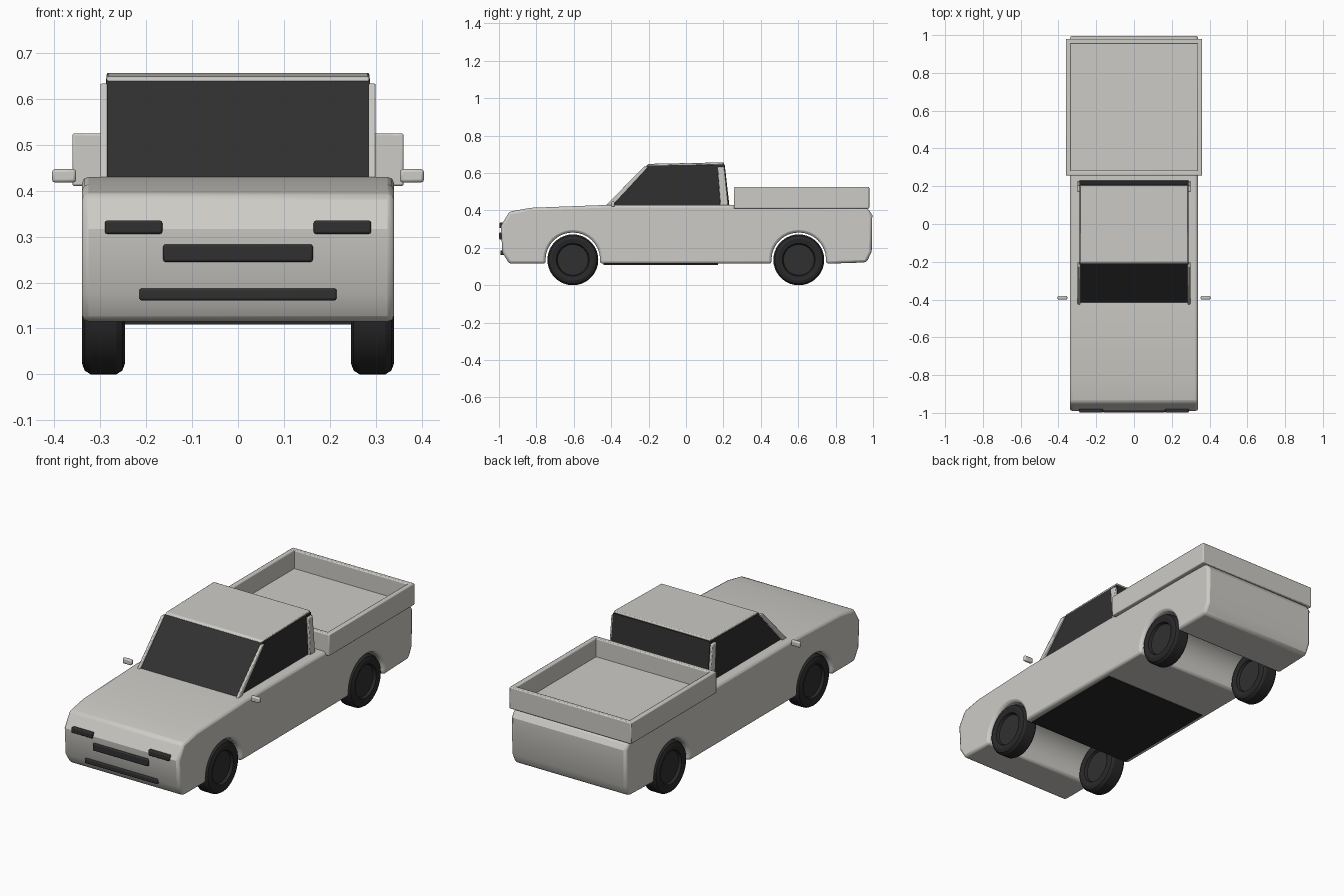
import bpy, bmesh, math
from mathutils import Vector

cube = bpy.data.objects.get("Cube")
if cube:
    bpy.data.objects.remove(cube, do_unlink=True)


def material(name, rgb):
    m = bpy.data.materials.new(name)
    m.use_nodes = True
    m.diffuse_color = (*rgb, 1)
    m.node_tree.nodes["Principled BSDF"].inputs["Base Color"].default_value = (*rgb, 1)
    return m


PAINT = material("warm grey paint", (0.61, 0.60, 0.565))
GLASS = material("dark glass", (0.03, 0.03, 0.03))
RUBBER = material("black rubber", (0.022, 0.022, 0.022))


def finish(name, bm, mats, bevel=0.0, segments=2):
    bmesh.ops.recalc_face_normals(bm, faces=bm.faces)
    mesh = bpy.data.meshes.new(name)
    bm.to_mesh(mesh)
    bm.free()
    for m in mats:
        mesh.materials.append(m)
    ob = bpy.data.objects.new(name, mesh)
    bpy.context.collection.objects.link(ob)
    bpy.ops.object.select_all(action="DESELECT")
    bpy.context.view_layer.objects.active = ob
    ob.select_set(True)
    bpy.ops.object.shade_smooth_by_angle(angle=math.radians(30))
    if bevel:
        mod = ob.modifiers.new("rounded edges", "BEVEL")
        mod.width = bevel
        mod.segments = segments
        mod.limit_method = "ANGLE"
        mod.angle_limit = math.radians(35)
    return ob


def prism(name, profile, x0, x1, mat, bevel=0.0):
    """Extrude a (y, z) side profile from x0 to x1."""
    bm = bmesh.new()
    face = bm.faces.new([bm.verts.new((x0, y, z)) for y, z in profile])
    new = bmesh.ops.extrude_face_region(bm, geom=[face])["geom"]
    verts = [v for v in new if isinstance(v, bmesh.types.BMVert)]
    bmesh.ops.translate(bm, verts=verts, vec=(x1 - x0, 0, 0))
    return finish(name, bm, [mat], bevel)


def box(name, x, y, z, mat, bevel=0.0):
    return prism(name, [(y[0], z[0]), (y[1], z[0]), (y[1], z[1]), (y[0], z[1])],
                 x[0], x[1], mat, bevel)


AXLES = {"front": -0.605, "rear": 0.603}
AXLE_Z, ARCH_R, SILL = 0.136, 0.146, 0.115


def arch(yc, steps=18):
    dip = math.asin((AXLE_Z - SILL) / ARCH_R)
    pts = []
    for i in range(steps + 1):
        a = math.pi + dip - (math.pi + 2 * dip) * i / steps
        pts.append((yc + ARCH_R * math.cos(a), AXLE_Z + ARCH_R * math.sin(a)))
    return pts


# Body shell with wheel arches
body = [(-0.945, SILL)] + arch(AXLES["front"]) + arch(AXLES["rear"])
body += [(0.965, 0.122), (0.993, 0.18), (0.996, 0.375), (0.972, 0.412),
         (0.2, 0.43), (-0.41, 0.43), (-0.83, 0.414), (-0.945, 0.393),
         (-0.99, 0.317), (-0.982, 0.175)]
prism("body", body, -0.34, 0.34, PAINT, 0.014)
box("cab_floor", (-0.31, 0.31), (-0.44, 0.17), (0.109, 0.118), RUBBER)

# Cab: glasshouse, roof and pillars
prism("cab_glass", [(-0.42, 0.425), (0.232, 0.425), (0.207, 0.645), (-0.207, 0.64)],
      -0.288, 0.288, GLASS)
prism("roof", [(-0.212, 0.638), (0.205, 0.645), (0.203, 0.657), (-0.2, 0.649)],
      -0.286, 0.286, PAINT, 0.004)
for side, s in (("left", 1), ("right", -1)):
    prism(side + "_windshield_pillar",
          [(-0.43, 0.425), (-0.393, 0.425), (-0.2, 0.634), (-0.225, 0.634)],
          s * 0.284, s * 0.3, PAINT, 0.004)
    prism(side + "_rear_pillar",
          [(0.183, 0.425), (0.226, 0.425), (0.205, 0.632), (0.168, 0.632)],
          s * 0.282, s * 0.3, PAINT, 0.004)
    box(side + "_mirror", (s * 0.353, s * 0.405), (-0.4, -0.381), (0.418, 0.447),
        PAINT, 0.006)
    box(side + "_headlight", (s * 0.165, s * 0.29), (-0.998, -0.96), (0.306, 0.335),
        GLASS, 0.005)
    box(side + "_bed_wall", (s * 0.334, s * 0.361), (0.256, 0.98), (0.41, 0.525),
        PAINT, 0.005)

# Cargo bed ends and floor
box("bed_front_wall", (-0.35, 0.35), (0.256, 0.283), (0.41, 0.525), PAINT, 0.005)
box("bed_tailgate", (-0.35, 0.35), (0.953, 0.98), (0.41, 0.525), PAINT, 0.005)
box("bed_floor", (-0.345, 0.345), (0.265, 0.97), (0.411, 0.428), PAINT)

# Nose openings
box("grille", (-0.163, 0.163), (-0.999, -0.96), (0.245, 0.283), GLASS, 0.005)
box("lower_intake", (-0.215, 0.215), (-0.992, -0.95), (0.161, 0.187), GLASS, 0.005)


# Wheels: lathed section with recessed hubs on both faces
def wheel(name, xc, yc):
    half = [(0.028, 0), (0.028, 0.082), (0.042, 0.088), (0.047, 0.112),
            (0.041, 0.128), (0.028, 0.136)]
    section = half + [(-x, r) for x, r in reversed(half)]
    bm = bmesh.new()
    verts = [bm.verts.new((x, 0, r)) for x, r in section]
    edges = [bm.edges.new(pair) for pair in zip(verts, verts[1:])]
    bmesh.ops.spin(bm, geom=verts + edges, cent=(0, 0, 0), axis=(1, 0, 0),
                   angle=math.tau, steps=36, use_duplicate=False)
    bmesh.ops.remove_doubles(bm, verts=bm.verts, dist=0.0001)
    for f in bm.faces:
        c = f.calc_center_median()
        f.material_index = 1 if Vector((c.y, c.z)).length < 0.08 else 0
    ob = finish(name, bm, [RUBBER, GLASS])
    ob.location = (xc, yc, AXLE_Z)


for end, y in AXLES.items():
    for side, s in (("left", 1), ("right", -1)):
        wheel(f"{end}_{side}_wheel", s * 0.293, y)
